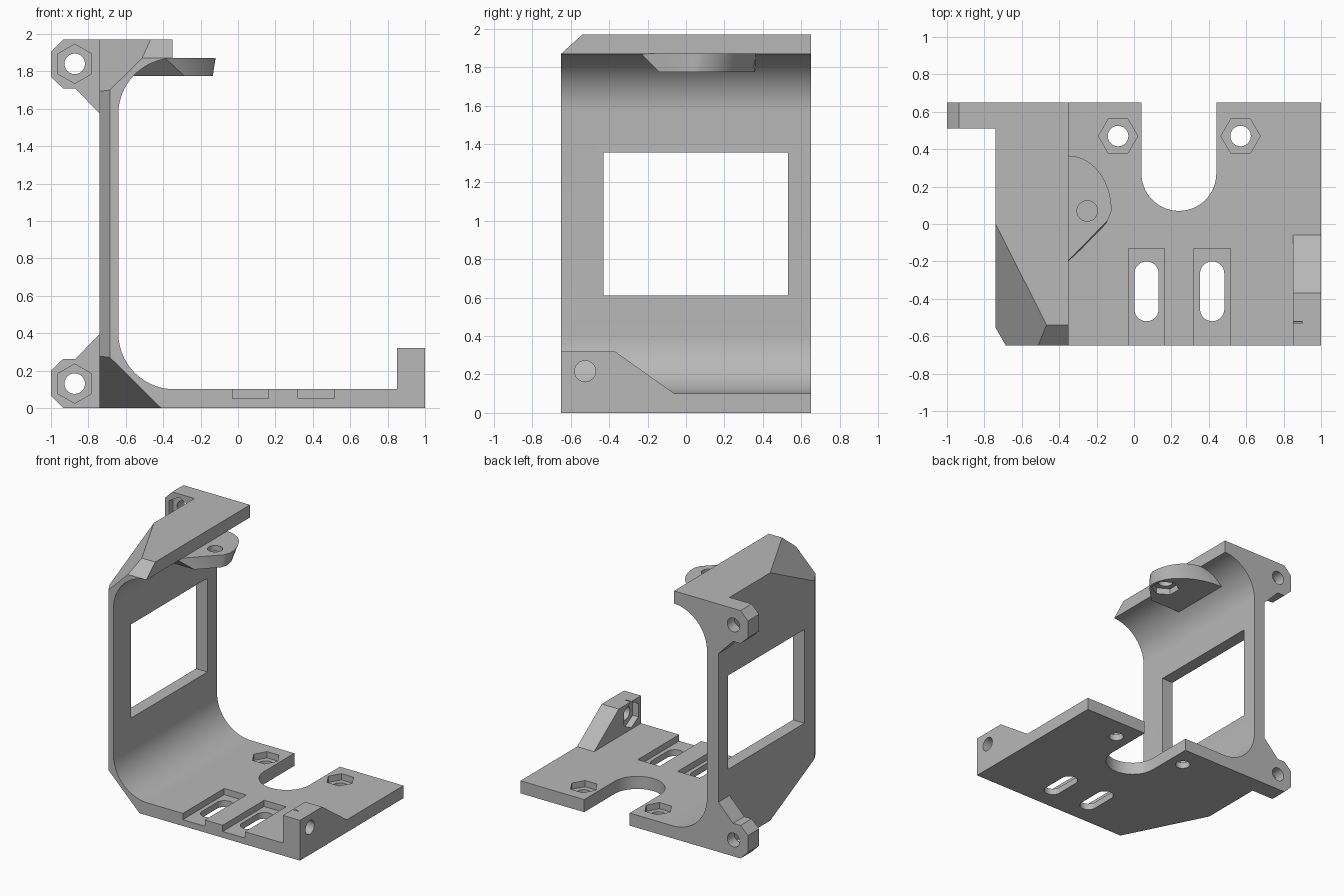
import bpy, bmesh
from math import sin, cos, radians
from mathutils import Vector

cube = bpy.data.objects.get("Cube")
if cube:
    bpy.data.objects.remove(cube, do_unlink=True)

grey = bpy.data.materials.new("plain grey")
grey.use_nodes = True
colour = (0.48, 0.48, 0.48, 1)
grey.diffuse_color = colour
grey.node_tree.nodes["Principled BSDF"].inputs["Base Color"].default_value = colour

HALF = 0.65      # half depth
TOP = 1.97       # full height
PLATE = 0.1      # plate thickness
HOLE = 0.055     # screw hole radius
NUT = 0.105      # hex pocket radius
POCKET = 0.05    # pocket depth


def arc(cx, cy, rx, ry, start, end, n=20):
    angles = [radians(start + (end - start) * i / n) for i in range(n + 1)]
    return [(cx + rx * cos(a), cy + ry * sin(a)) for a in angles]


def circle(cx, cy, r, n, start=0):
    return arc(cx, cy, r, r, start, start + 360, n)[:-1]


def rect(a, b, c, d):
    return [(a, c), (b, c), (b, d), (a, d)]


def prism(name, axis, lo, hi, pts, end_pts=None, planes=()):
    """Extrude or loft an outline along an axis, then slice off corners."""
    place = {"x": lambda u, v, t: (t, u, v),
             "y": lambda u, v, t: (u, t, v),
             "z": lambda u, v, t: (u, v, t)}[axis]
    bm = bmesh.new()
    a = [bm.verts.new(place(u, v, lo)) for u, v in pts]
    b = [bm.verts.new(place(u, v, hi)) for u, v in end_pts or pts]
    bm.faces.new(a)
    bm.faces.new(b[::-1])
    for i in range(len(a)):
        j = (i + 1) % len(a)
        bm.faces.new((a[i], b[i], b[j], a[j]))
    bmesh.ops.recalc_face_normals(bm, faces=bm.faces[:])
    for point, normal in planes:
        cut = bmesh.ops.bisect_plane(bm, geom=bm.verts[:] + bm.edges[:] + bm.faces[:],
                                     plane_co=point, plane_no=Vector(normal).normalized(),
                                     clear_outer=True)
        edges = [g for g in cut["geom_cut"] if isinstance(g, bmesh.types.BMEdge)]
        bmesh.ops.edgeloop_fill(bm, edges=edges)
    bmesh.ops.recalc_face_normals(bm, faces=bm.faces[:])
    mesh = bpy.data.meshes.new(name)
    bm.to_mesh(mesh)
    bm.free()
    mesh.materials.append(grey)
    obj = bpy.data.objects.new(name, mesh)
    bpy.context.collection.objects.link(obj)
    return obj


def screw(axis, u, v, through, pocket, turn=0):
    """Cutters for a round hole with a hexagonal nut pocket."""
    return [prism("hole_cutter", axis, *through, circle(u, v, HOLE, 24)),
            prism("nut_cutter", axis, *pocket, circle(u, v, NUT, 6, turn))]


def finish(obj, cutters):
    bpy.ops.object.select_all(action="DESELECT")
    bpy.context.view_layer.objects.active = obj
    obj.select_set(True)
    for cutter in cutters:
        cutter.hide_render = True
        mod = obj.modifiers.new("cut", "BOOLEAN")
        mod.operation = "DIFFERENCE"
        mod.solver = "EXACT"
        mod.object = cutter
        bpy.ops.object.modifier_apply(modifier=mod.name)
        bpy.data.objects.remove(cutter, do_unlink=True)
    bpy.ops.object.shade_smooth_by_angle(angle=radians(30))


# C-shaped frame: base, wall and top lip with rounded inner corners
profile = [(-0.74, 0), (1, 0), (1, PLATE)]
profile += arc(-0.34, 0.4, 0.3, 0.3, 270, 180)
profile += arc(-0.34, 1.57, 0.3, 0.3, 180, 92)
profile += [(-0.35, TOP), (-0.74, TOP)]
corner_cuts = [((-0.74, -0.555, 0), (-0.095, -0.055, 0)),
               ((-0.74, 0, TOP), (-0.1444, -0.0729, 0.146)),
               ((-0.74, 0, 0), (-0.1444, -0.0729, -0.146)),
               ((0, -HALF, 1.87), (0, -0.1, 0.11))]
frame = prism("frame", "y", -HALF, HALF, profile, planes=corner_cuts)

# Wall window and cable notch
cuts = [prism("window_cutter", "x", -0.9, -0.5, rect(-0.43, 0.53, 0.61, 1.355)),
        prism("notch_cutter", "z", -0.1, 0.3,
              arc(0.24, 0.27, 0.2, 0.2, 180, 360, 28) + [(0.44, 0.8), (0.04, 0.8)])]
# Recessed adjustment slots
for x in (0.067, 0.418):
    cuts.append(prism("recess_cutter", "z", POCKET, 0.2, rect(x - 0.097, x + 0.097, -0.8, -0.13)))
    slot = arc(x, -0.265, 0.065, 0.065, 0, 180, 14) + arc(x, -0.455, 0.065, 0.065, 180, 360, 14)
    cuts.append(prism("slot_cutter", "z", -0.1, 0.2, slot))
# Base nut pockets
for x in (-0.085, 0.57):
    cuts += screw("z", x, 0.47, (-0.1, 0.3), (POCKET, 0.3))
finish(frame, cuts)

# Mounting ears behind the wall, mirrored in height
ear = [(-0.74, 0), (-0.935, 0), (-1, 0.065), (-1, 0.2), (-0.935, 0.262), (-0.87, 0.262), (-0.74, 0.395)]
for name, flip in (("lower_ear", False), ("upper_ear", True)):
    pts = [(x, TOP - z if flip else z) for x, z in ear]
    z = TOP - 0.13 if flip else 0.13
    finish(prism(name, "y", 0.51, HALF, pts),
           screw("y", -0.873, z, (0.3, 0.9), (0.4, 0.51 + POCKET), 30))

# Upright flange on the base
flange = prism("flange", "x", 0.85, 1,
               [(-HALF, PLATE), (-HALF, 0.32), (-0.37, 0.32), (-0.06, PLATE)])
finish(flange, screw("x", -0.525, 0.217, (0.7, 1.2), (0.7, 0.85 + POCKET), 30))

# Screw tab under the top lip
low = arc(-0.55, 0.05, 0.415, 0.31, 90, 0) + [(-0.15, 0), (-0.35, -0.205), (-0.6, -0.455), (-0.6, 0.36)]
high = arc(-0.35, 0.07, 0.23, 0.295, 90, 0) + [(-0.14, 0.02), (-0.35, -0.195), (-0.6, -0.445), (-0.6, 0.365)]
tab = prism("screw_tab", "z", 1.775, 1.87, low, high,
            planes=[((0, -0.14, 1.775), (0, -1, -1))])
finish(tab, screw("z", -0.25, 0.07, (1.6, 2.1), (1.6, 1.775 + POCKET), 30))
